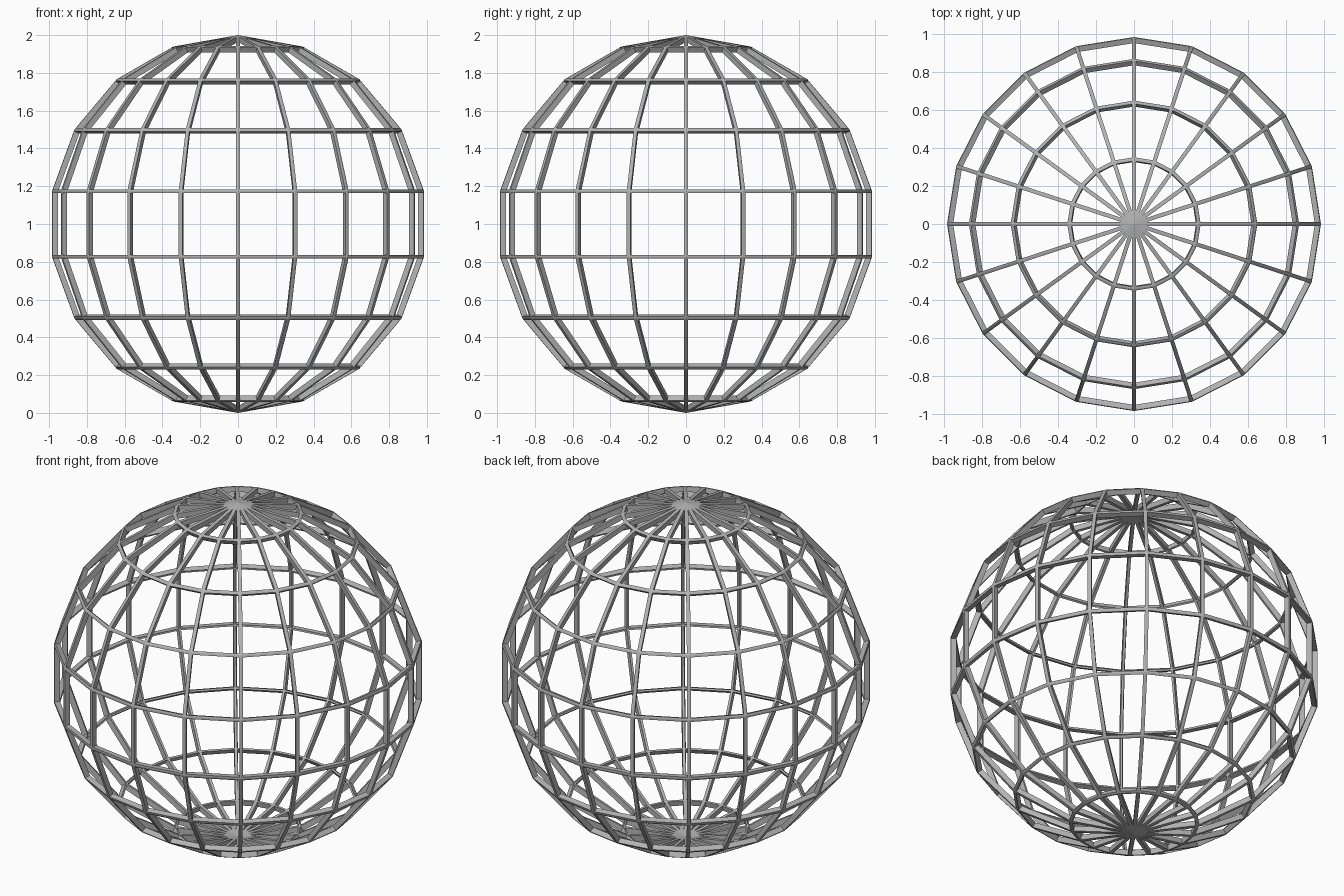
import bpy, bmesh

cube = bpy.data.objects.get("Cube")
if cube:
    bpy.data.objects.remove(cube, do_unlink=True)

RADIUS, SEGMENTS, BANDS = 1.0, 20, 9
BAR_WIDTH, BAR_DEPTH = 0.021, 0.03

# Plain grey metal
grey = bpy.data.materials.new("grey_metal")
grey.use_nodes = True
colour = (0.45, 0.45, 0.45, 1)
grey.diffuse_color = colour
for node in grey.node_tree.nodes:
    if node.type == "BSDF_PRINCIPLED":
        node.inputs["Base Color"].default_value = colour

# Faceted globe with a window opened in every panel
bm = bmesh.new()
bmesh.ops.create_uvsphere(bm, u_segments=SEGMENTS, v_segments=BANDS, radius=RADIUS)
bmesh.ops.translate(bm, verts=bm.verts, vec=(0, 0, RADIUS))
bmesh.ops.recalc_face_normals(bm, faces=bm.faces)
panels = list(bm.faces)
bmesh.ops.inset_individual(bm, faces=panels, thickness=BAR_WIDTH / 2,
                           use_even_offset=True)
bmesh.ops.delete(bm, geom=panels, context="FACES")
mesh = bpy.data.meshes.new("globe_cage")
bm.to_mesh(mesh)
bm.free()
mesh.materials.append(grey)

cage = bpy.data.objects.new("globe_cage", mesh)
bpy.context.collection.objects.link(cage)

# Give the bars their depth towards the centre
solid = cage.modifiers.new("bar_depth", "SOLIDIFY")
solid.thickness = BAR_DEPTH
solid.offset = -1
solid.use_even_offset = True
